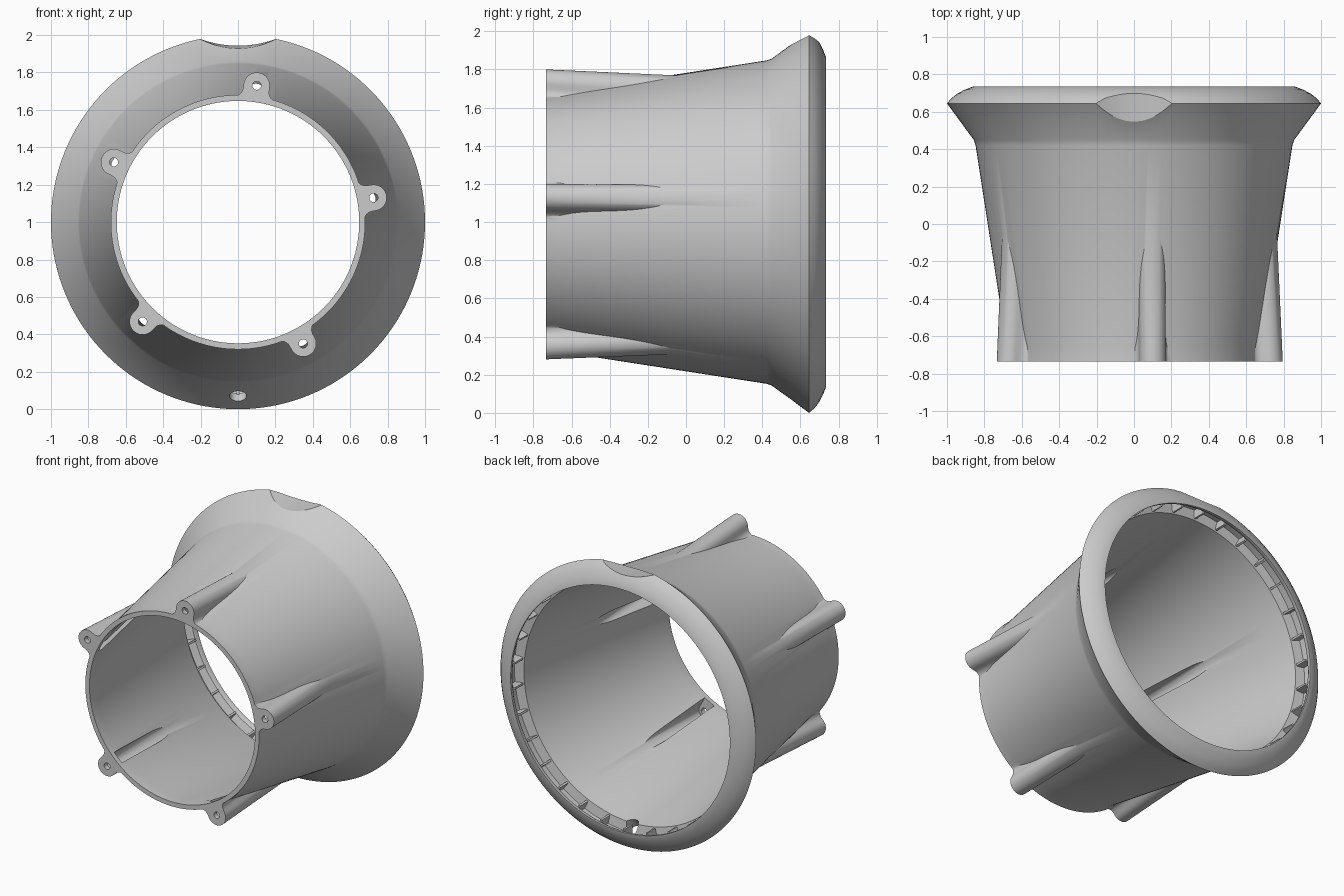
import bpy, bmesh, math
from math import cos, sin, pi, radians
from mathutils import Vector, Matrix

if "Cube" in bpy.data.objects:
    bpy.data.objects.remove(bpy.data.objects["Cube"], do_unlink=True)

CENTRE = 1.0          # height of the axis, which runs along y
FRONT = -0.735
SEGMENTS = 144
LUG_ANGLES = [radians(10.2 + 72 * k) for k in range(5)]
LUG_D, LUG_R = 0.737, 0.07

grey = bpy.data.materials.new("plain_grey")
grey.use_nodes = True
COLOUR = (0.6, 0.6, 0.6, 1)
grey.diffuse_color = COLOUR
grey.node_tree.nodes["Principled BSDF"].inputs["Base Color"].default_value = COLOUR


def make(name, bm):
    bmesh.ops.recalc_face_normals(bm, faces=bm.faces)
    mesh = bpy.data.meshes.new(name)
    bm.to_mesh(mesh)
    bm.free()
    mesh.materials.append(grey)
    obj = bpy.data.objects.new(name, mesh)
    bpy.context.collection.objects.link(obj)
    return obj


def loft(bm, rings):
    """Closed solid through a list of point rings."""
    loops = [[bm.verts.new(p) for p in ring] for ring in rings]
    for a, b in zip(loops, loops[1:]):
        for i in range(len(a)):
            j = (i + 1) % len(a)
            bm.faces.new((a[i], a[j], b[j], b[i]))
    bm.faces.new(loops[0])
    bm.faces.new(loops[-1])


def lathe(name, profile):
    """Solid of revolution from (y, radius) pairs."""
    bm = bmesh.new()
    turns = [2 * pi * i / SEGMENTS for i in range(SEGMENTS)]
    loft(bm, [[(r * cos(a), y, CENTRE + r * sin(a)) for a in turns]
              for y, r in profile])
    return make(name, bm)


def prism(name, outline, y0, y1, angle, rise=0.0):
    """Extrude a (sideways, radial) outline along y, sloping by rise per unit."""
    out = Vector((cos(angle), 0, sin(angle)))
    side = Vector((-sin(angle), 0, cos(angle)))
    bm = bmesh.new()
    loft(bm, [[side * s + out * (d + rise * (y - FRONT)) + Vector((0, y, CENTRE))
               for s, d in outline] for y in (y0, y1)])
    return make(name, bm)


def arc(cx, cy, r, start, end, steps):
    return [(cx + r * cos(start + (end - start) * i / steps),
             cy + r * sin(start + (end - start) * i / steps))
            for i in range(steps + 1)]


def circle(cx, cy, r, steps=32):
    return arc(cx, cy, r, 0, 2 * pi, steps)[:-1]


def combine(target, tool, operation):
    mod = target.modifiers.new(operation.lower(), 'BOOLEAN')
    mod.operation = operation
    mod.solver = 'EXACT'
    mod.object = tool
    bpy.ops.object.select_all(action='DESELECT')
    bpy.context.view_layer.objects.active = target
    target.select_set(True)
    bpy.ops.object.modifier_apply(modifier=mod.name)
    bpy.data.objects.remove(tool, do_unlink=True)


# Flared body with rounded rim
housing = lathe("flared_housing", [
    (FRONT, 0.68), (-0.66, 0.68), (0.42, 0.847), (0.45, 0.857), (0.645, 1.0),
    (0.672, 0.977), (0.697, 0.945), (0.718, 0.905), (0.735, 0.86)])

# Screw lugs, filleted into the body and fading out along it
fillet, ring = 0.05, 0.675
fx = LUG_R + fillet
fy = math.sqrt((ring + fillet) ** 2 - fx ** 2)
foot = math.atan2(-fy, -fx)
right = arc(fx, fy, fillet, foot, -pi, 6)
left = [(-s, d) for s, d in reversed(right)]
lug_outline = ([(0.08, 0.6)] + right + arc(0, LUG_D, LUG_R, 0, pi, 20)
               + left + [(-0.08, 0.6)])
for a in LUG_ANGLES:
    combine(housing, prism("lug", lug_outline, FRONT, 0.0, a, 0.046 * -1), 'UNION')

# Hollow interior with a groove behind the rim
combine(housing, lathe("bore", [
    (-0.8, 0.648), (-0.66, 0.648), (0.44, 0.82), (0.60, 0.848), (0.61, 0.915),
    (0.68, 0.915), (0.70, 0.868), (0.72, 0.858), (0.8, 0.858)]), 'DIFFERENCE')

# Pockets inside the lugs, and screw holes through their front plates
pocket = [(0.042, 0.55)] + arc(0, LUG_D, 0.042, 0, pi, 16) + [(-0.042, 0.55)]
for a in LUG_ANGLES:
    combine(housing, prism("pocket", pocket, -0.70, 0.2, a, -0.046), 'DIFFERENCE')
    combine(housing, prism("screw_hole", circle(0, LUG_D, 0.023), -0.8, -0.6, a),
            'DIFFERENCE')

# Shallow scoop on top of the rim
combine(housing, prism("scoop", circle(0, 1.32, 0.52, 160), 0.4, 0.85, pi / 2, 0.1),
        'DIFFERENCE')

# Drain hole square to the flare at the bottom
bm = bmesh.new()
axis = Vector((0, -0.59, -0.807))
bmesh.ops.create_cone(
    bm, cap_ends=True, segments=32, radius1=0.045, radius2=0.045, depth=0.3,
    matrix=Matrix.Translation((0, 0.55, 0.07))
    @ axis.to_track_quat('Z', 'Y').to_matrix().to_4x4())
combine(housing, make("drain", bm), 'DIFFERENCE')

# Thin ribs bridging the groove
bm = bmesh.new()
for k in range(30):
    a = 2 * pi * (k + 0.5) / 30
    spin = Matrix.Translation((0, 0, CENTRE)) @ Matrix.Rotation(-a, 4, 'Y')
    bmesh.ops.create_cube(bm, size=1, matrix=spin
                          @ Matrix.Translation((0.888, 0.65, 0))
                          @ Matrix.Diagonal((0.066, 0.088, 0.014, 1)))
make("groove_ribs", bm)

# Smooth curves, keep hard edges
bpy.ops.object.select_all(action='DESELECT')
housing.select_set(True)
bpy.context.view_layer.objects.active = housing
bpy.ops.object.shade_smooth_by_angle(angle=radians(30))
